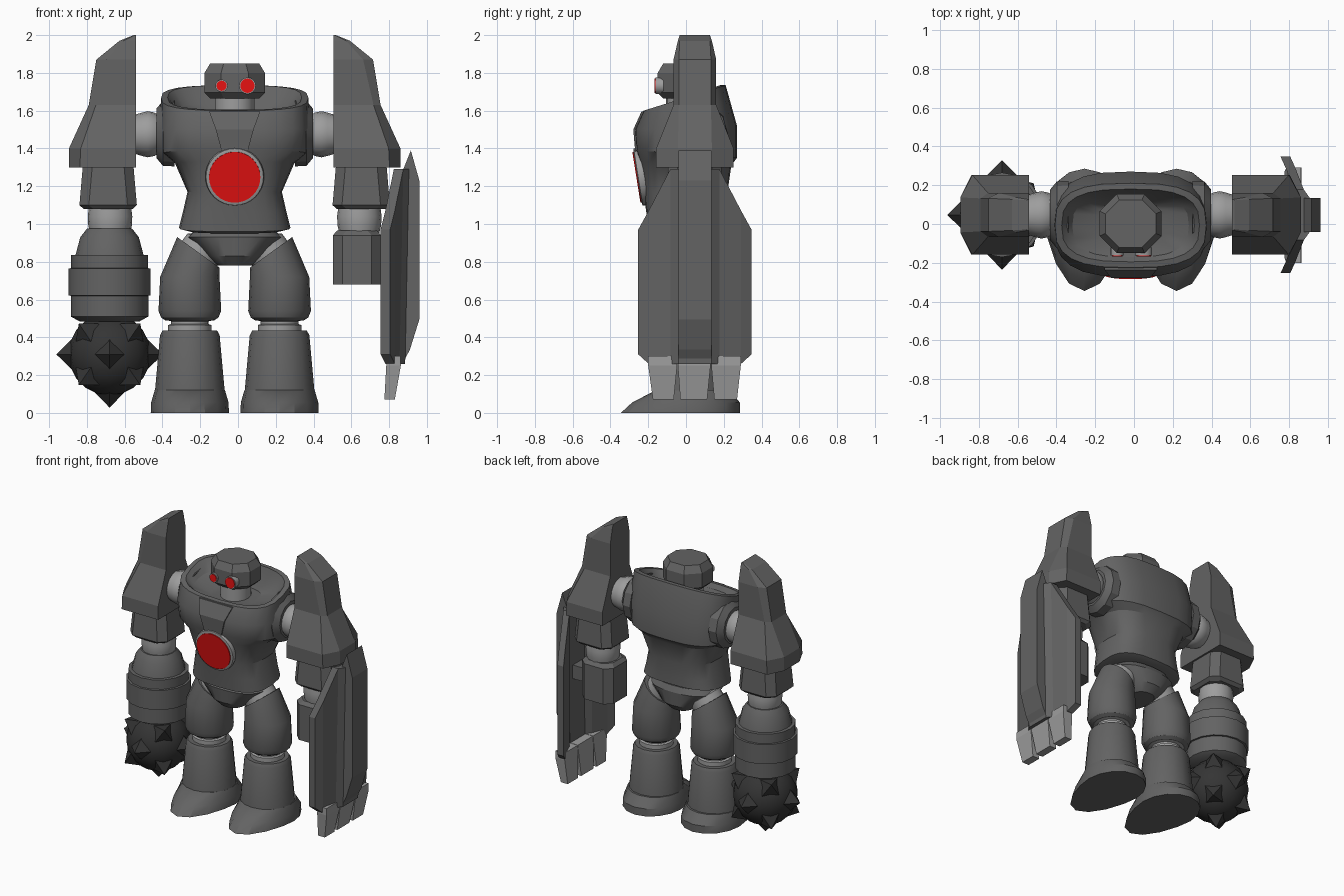
import bpy, bmesh, math
from mathutils import Vector

if "Cube" in bpy.data.objects:
    bpy.data.objects.remove(bpy.data.objects["Cube"])

CX, AY = -0.0175, 0.047      # body mid-plane x, arm centre y
TAU = 2 * math.pi


def material(name, rgb):
    m = bpy.data.materials.new(name)
    m.diffuse_color = (*rgb, 1)
    m.use_nodes = True
    m.node_tree.nodes["Principled BSDF"].inputs["Base Color"].default_value = m.diffuse_color
    return m


STEEL = material("dark steel", (0.125, 0.125, 0.125))
JOINT = material("light joint metal", (0.34, 0.34, 0.34))
IRON = material("black iron", (0.035, 0.035, 0.035))
RED = material("glowing red", (0.80, 0.006, 0.006))


def finish(name, bm, mat, smooth):
    bmesh.ops.recalc_face_normals(bm, faces=bm.faces)
    me = bpy.data.meshes.new(name)
    bm.to_mesh(me)
    bm.free()
    me.materials.append(mat)
    ob = bpy.data.objects.new(name, me)
    bpy.context.collection.objects.link(ob)
    if smooth:
        bpy.ops.object.select_all(action='DESELECT')
        ob.select_set(True)
        bpy.context.view_layer.objects.active = ob
        bpy.ops.object.shade_smooth_by_angle(angle=math.radians(smooth))
    return ob


def loft(name, rings, mat=STEEL, smooth=0):
    """Skin equal-length rings of points and cap both ends."""
    bm = bmesh.new()
    vs = [[bm.verts.new(p) for p in r] for r in rings]
    n = len(vs[0])
    for a, b in zip(vs, vs[1:]):
        for i in range(n):
            j = (i + 1) % n
            bm.faces.new((a[i], a[j], b[j], b[i]))
    bm.faces.new(vs[0])
    bm.faces.new(vs[-1])
    return finish(name, bm, mat, smooth)


def lathe(name, centre, profile, mat=STEEL, sides=16, axis=(0, 0, 1), smooth=35):
    """Turn (distance, radius) pairs round an axis through centre."""
    q = Vector((0, 0, 1)).rotation_difference(Vector(axis).normalized())
    c = Vector(centre)
    rings = [[c + q @ Vector((r * math.cos(TAU * i / sides), r * math.sin(TAU * i / sides), d))
              for i in range(sides)] for d, r in profile]
    return loft(name, rings, mat, smooth)


def oval(hx, yf, yb, zf, zb, e=0.7, n=24):
    """Rounded rectangle round the body mid-plane, tilted from zf to zb."""
    pts = []
    for i in range(n):
        c, s = math.cos(TAU * i / n), math.sin(TAU * i / n)
        sx, sy = [math.copysign(abs(v) ** e, v) for v in (c, s)]
        k = (sy + 1) / 2
        pts.append((CX + hx * sx, yf + (yb - yf) * k, zf + (zb - zf) * k))
    return pts


def rect8(cx, cy, z, hx, hy, ch):
    """Rectangle with cut corners."""
    out = []
    for sx, sy, first in ((1, 1, 0), (-1, 1, 1), (-1, -1, 0), (1, -1, 1)):
        a = (cx + sx * hx, cy + sy * (hy - ch), z)
        b = (cx + sx * (hx - ch), cy + sy * hy, z)
        out += [b, a] if first else [a, b]
    return out


# Torso with a sunken, tilted collar
loft("torso", [oval(*s) for s in (
    (0.24, -0.17, 0.18, 0.95, 0.98), (0.295, -0.20, 0.215, 0.96, 1.00),
    (0.275, -0.21, 0.215, 1.06, 1.06), (0.25, -0.225, 0.22, 1.17, 1.17),
    (0.315, -0.245, 0.24, 1.33, 1.31), (0.385, -0.265, 0.27, 1.39, 1.35),
    (0.397, -0.272, 0.27, 1.50, 1.52), (0.39, -0.225, 0.21, 1.60, 1.735),
    (0.355, -0.195, 0.18, 1.605, 1.735), (0.30, -0.17, 0.15, 1.575, 1.64),
    (0.17, -0.12, 0.12, 1.56, 1.58))], smooth=30)

# Raised chest panel above the reactor
loft("chest_panel", [[(CX - h, y, z), (CX + h, y, z), (CX + h, y + 0.04, z), (CX - h, y + 0.04, z)]
                     for z, h, y in ((1.37, 0.065, -0.268), (1.50, 0.10, -0.279), (1.595, 0.135, -0.236))])

# Reactor
out = Vector((0, -1, -0.16)).normalized()
core = Vector((CX, -0.245, 1.25))
lathe("reactor_ring", core, [(-0.07, 0.14), (-0.01, 0.156), (0.008, 0.152), (0.012, 0.138)], JOINT, 32, out)
lathe("reactor_lens", core, [(0.0, 0.136), (0.018, 0.136)], RED, 32, out)

# Neck, head and eyes
lathe("neck", (CX, 0, 0), [(1.54, 0.105), (1.68, 0.105)], JOINT)
loft("head", [rect8(CX, 0.002, z, h, h - 0.008, h * 0.55) for z, h in
              ((1.665, 0.13), (1.695, 0.16), (1.80, 0.16), (1.85, 0.13))])
for side, x, r in (("left", 0.05, 0.038), ("right", -0.087, 0.027)):
    e = (x, -0.12, 1.732)
    lathe(side + "_eye_socket", e, [(0, r + 0.006), (0.042, r + 0.006)], JOINT, 16, (0, -1, 0))
    lathe(side + "_eye", e, [(0.038, r), (0.047, r)], RED, 16, (0, -1, 0))

# Pelvis
loft("pelvis", [oval(*s, e=0.8) for s in (
    (0.09, -0.11, 0.14, 0.78, 0.78), (0.15, -0.155, 0.185, 0.83, 0.83),
    (0.25, -0.165, 0.19, 0.93, 0.93), (0.21, -0.14, 0.17, 0.97, 0.97))], smooth=30)


def leg(side, s):
    cx, cy = CX + s * 0.2375, 0.03
    ang = [TAU * i / 16 for i in range(16)]
    lathe(side + "_hip", (CX + s * 0.175, cy, 0.858), [(-0.045, 0.115), (0.03, 0.115), (0.04, 0.10)],
          JOINT, 16, (-s * 0.6, 0, 0.8))
    # Thigh with a top cut on a slant towards the hip
    rings = [[(cx + r * math.cos(a), cy + r * math.sin(a), z) for a in ang]
             for z, r in ((0.49, 0.13), (0.505, 0.152), (0.54, 0.166), (0.72, 0.157))]
    rings.append([(cx + s * (0.112 * s * math.cos(a) - 0.045), cy + 0.125 * math.sin(a),
                   0.85 + 0.081 * s * math.cos(a)) for a in ang])
    loft(side + "_thigh", rings, smooth=30)
    lathe(side + "_knee", (cx, cy, 0), [(0.41, 0.115), (0.465, 0.115), (0.47, 0.10), (0.485, 0.10),
                                        (0.49, 0.12), (0.51, 0.12)], JOINT)
    lathe(side + "_shin", (cx, cy, 0), [(0.10, 0.186), (0.41, 0.158), (0.435, 0.145)], STEEL, 16)
    # Foot with a pointed toe
    loft(side + "_foot", [[(cx + h * math.cos(a), 0.04 + (b * math.sin(a) if math.sin(a) > 0
                            else -t * abs(math.sin(a)) ** e), z) for a in ang]
                          for z, h, b, t, e in ((0, 0.207, 0.245, 0.385, 1.3), (0.055, 0.205, 0.245, 0.325, 1.2),
                                                (0.12, 0.186, 0.19, 0.20, 1.0))], smooth=30)


def upper_arm(side, s):
    X = lambda x: CX + s * x
    lathe(side + "_shoulder_collar", (X(0.32), AY, 1.48), [(0, 0.175), (0.06, 0.172), (0.095, 0.13)],
          STEEL, 12, (s, 0, 0), 20)
    lathe(side + "_shoulder_joint", (X(0.40), AY, 1.475),
          [(0, 0.10), (0.025, 0.115), (0.06, 0.122), (0.09, 0.115), (0.14, 0.10)], JOINT, 16, (s, 0, 0))
    # Tall faceted pauldron
    loft(side + "_pauldron", [
        [(X(0.5225), AY - hy, z), (X(xc), AY - hy, z), (X(xo), AY - hi, z),
         (X(xo), AY + hi, z), (X(xc), AY + hy, z), (X(0.5225), AY + hy, z)]
        for z, xo, xc, hy, hi in (
            (1.30, 0.8775, 0.82, 0.205, 0.09), (1.40, 0.8775, 0.815, 0.205, 0.09),
            (1.63, 0.7725, 0.735, 0.113, 0.085), (1.87, 0.7325, 0.68, 0.113, 0.085),
            (1.97, 0.61, 0.59, 0.09, 0.08), (2.0, 0.535, 0.53, 0.08, 0.075))])
    loft(side + "_sleeve", [rect8(X(0.67), AY, z, hx, hy, 0.05) for z, hx, hy in
                            ((1.08, 0.13, 0.13), (1.10, 0.152, 0.15), (1.32, 0.133, 0.14))])
    lathe(side + "_wrist", (X(0.66), AY, 0), [(0.93, 0.10), (0.99, 0.115), (1.04, 0.118), (1.10, 0.11)], JOINT)


for side, s in (("left", 1), ("right", -1)):
    leg(side, s)
    upper_arm(side, s)

# Banded forearm carrying a spiked ball
hand = (-0.68, AY, 0)
lathe("right_forearm", hand, [(0.485, 0.16), (0.51, 0.205), (0.62, 0.205), (0.621, 0.218), (0.765, 0.218),
                              (0.766, 0.203), (0.835, 0.203), (0.836, 0.18), (0.93, 0.155), (0.975, 0.12)], STEEL, 16)
ball = Vector((-0.68, AY, 0.31))
bm = bmesh.new()
bmesh.ops.create_uvsphere(bm, u_segments=16, v_segments=10, radius=0.218)
bmesh.ops.translate(bm, verts=bm.verts, vec=ball)
finish("spiked_ball", bm, IRON, 40)
spikes = [(1, 0, 0), (-1, 0, 0), (0, 1, 0), (0, -1, 0), (0, 0, -1)]
spikes += [(x, y, z) for x in (-1, 1) for y in (-1, 1) for z in (-1, 1)]
for i, d in enumerate(spikes):
    lathe(f"ball_spike_{i + 1}", ball, [(0.185, 0.095), (0.281, 0.001)], IRON, 4, d, 0)

# Blocky fist and shield grip
loft("left_fist", [rect8(0.63, AY, z, hx, hx, 0.05) for z, hx in
                   ((0.68, 0.128), (0.94, 0.128), (0.965, 0.105))])
loft("shield_grip", [rect8(0.80, AY, z, 0.07, 0.05, 0.01) for z in (0.76, 0.86)])

# Curved shield: columns of (half width, outer x, top, bottom)
cols = ((0.30, 0.805, 0.97, 0.31), (0.245, 0.83, 1.07, 0.26), (0.13, 0.875, 1.29, 0.26), (0.088, 0.905, 1.29, 0.26))
cols = [(-w, x, t, b) for w, x, t, b in cols] + [c for c in reversed(cols)]
loft("shield", [[(x - 0.05, AY + w, t), (x, AY + w, t), (x - (0.02 if abs(w) < 0.2 else 0), AY + w, b),
                 (x - 0.05, AY + w, b)] for w, x, t, b in cols])
# Raised spine down the shield
spine = ((0.85, 0.262), (0.872, 0.262), (0.91, 0.335), (0.96, 0.495), (0.96, 1.23), (0.915, 1.39), (0.875, 1.29))
loft("shield_spine", [[(x, AY + w, z) for x, z in spine] for w in (-0.088, 0.088)])
# Claws along the lower edge
for i, (a, b, c, d) in enumerate(((-0.20, -0.047, -0.175, -0.065), (-0.043, 0.13, -0.03, 0.112),
                                  (0.134, 0.29, 0.15, 0.27))):
    loft(f"shield_claw_{i + 1}", [[(x0, p, z), (x1, p, z), (x1, q, z), (x0, q, z)]
                                  for z, x0, x1, p, q in ((0.30, 0.79, 0.86, a, b), (0.25, 0.785, 0.862, a, b),
                                                          (0.07, 0.775, 0.83, c, d))], JOINT)
